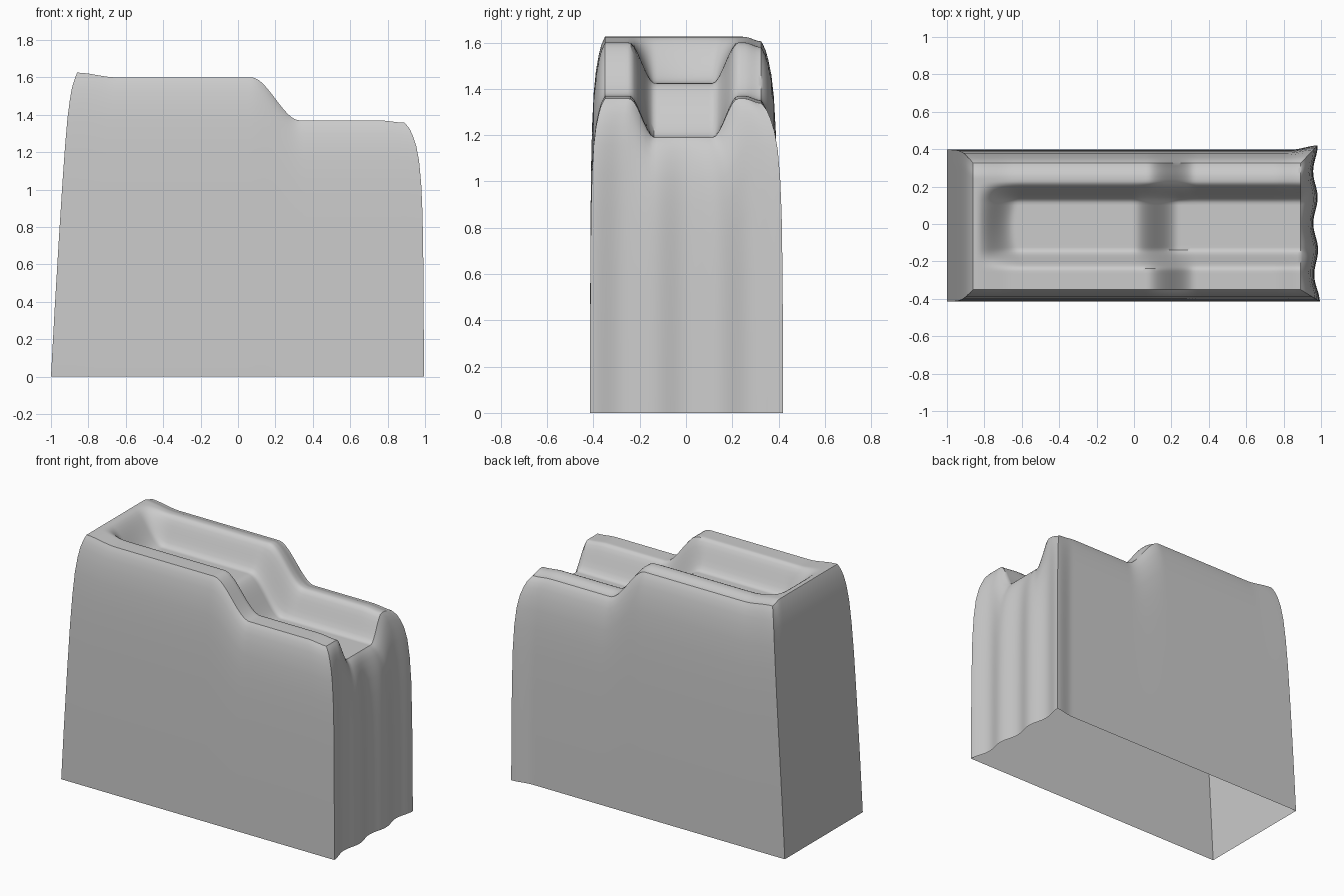
import bpy, bmesh, math

if "Cube" in bpy.data.objects:
    bpy.data.objects.remove(bpy.data.objects["Cube"])

NX, NY = 110, 48
X0, X1 = -0.86, 0.89      # top edge of the drape
Y0, Y1 = -0.35, 0.325


def ramp(a, b, t):
    t = min(max((t - a) / (b - a), 0), 1)
    return t * t * (3 - 2 * t)


def mix(a, b, t):
    return a + (b - a) * t


# Stepped top with a channel closed on the left and open on the right
def height(x, y):
    rim = 1.605 - 0.23 * ramp(0.07, 0.33, x) - 0.012 * ramp(0.75, 0.89, x)
    rim += 0.025 * (1 - ramp(-0.86, -0.65, x))
    rim -= 0.02 * ramp(0.25, 0.325, y)
    floor = 1.43 - 0.235 * ramp(0.0, 0.24, x)
    side = 1 - ramp(0.125, 0.235, abs(y + 0.01))
    end = ramp(-0.84, -0.64 + 1.2 * y * y, x)
    return mix(rim, floor, side * end)


# Bottom outline, with a wavy right end
def base(u, v):
    right = 0.97 + 0.012 * math.cos(v * 6 * math.pi) + 0.012 * (1 - v) ** 4
    x = mix(-1.0, right, u)
    y = mix(-0.415, 0.398 + 0.022 * ramp(0.93, 1.0, u), v)
    return x, y


# Wall profile: height fraction, rounded spread, straight (left end) spread
WALL = [(0.99, 0.12, 0.05), (0.975, 0.27, 0.11), (0.95, 0.42, 0.2),
        (0.91, 0.6, 0.28), (0.85, 0.75, 0.37), (0.76, 0.86, 0.46),
        (0.64, 0.93, 0.56), (0.45, 0.97, 0.7), (0.22, 0.99, 0.86), (0, 1, 1)]

bm = bmesh.new()
grid = []
for i in range(NX + 1):
    x = mix(X0, X1, i / NX)
    row = []
    for j in range(NY + 1):
        y = mix(Y0, Y1, j / NY)
        row.append(bm.verts.new((x, y, height(x, y))))
    grid.append(row)
for i in range(NX):
    for j in range(NY):
        bm.faces.new((grid[i][j], grid[i + 1][j],
                      grid[i + 1][j + 1], grid[i][j + 1]))

# Walls dropping from the top boundary to the open bottom
loop = ([(i, 0) for i in range(NX)] + [(NX, j) for j in range(NY)]
        + [(i, NY) for i in range(NX, 0, -1)] + [(0, j) for j in range(NY, 0, -1)])
edge = [grid[i][j] for i, j in loop]
prev = edge
for frac, rounded, straight in WALL:
    ring = []
    for (i, j), top in zip(loop, edge):
        u, v = i / NX, j / NY
        bx, by = base(u, v)
        wx = mix(straight, rounded, ramp(0.0, 1.0, u))
        ring.append(bm.verts.new((mix(top.co.x, bx, wx),
                                  mix(top.co.y, by, rounded),
                                  0.005 + (top.co.z - 0.005) * frac)))
    n = len(ring)
    for k in range(n):
        m = (k + 1) % n
        bm.faces.new((prev[k], ring[k], ring[m], prev[m]))
    prev = ring

lowest = min(v.co.z for v in bm.verts)
for v in bm.verts:
    v.co.z -= lowest
bmesh.ops.recalc_face_normals(bm, faces=bm.faces)
mesh = bpy.data.meshes.new("draped_cover")
bm.to_mesh(mesh)
bm.free()
cover = bpy.data.objects.new("draped_cover", mesh)
bpy.context.collection.objects.link(cover)
bpy.context.view_layer.objects.active = cover
cover.select_set(True)
bpy.ops.object.shade_smooth_by_angle(angle=math.radians(40))
if sum(p.normal.z * p.area for p in mesh.polygons) < 0:
    mesh.flip_normals()
